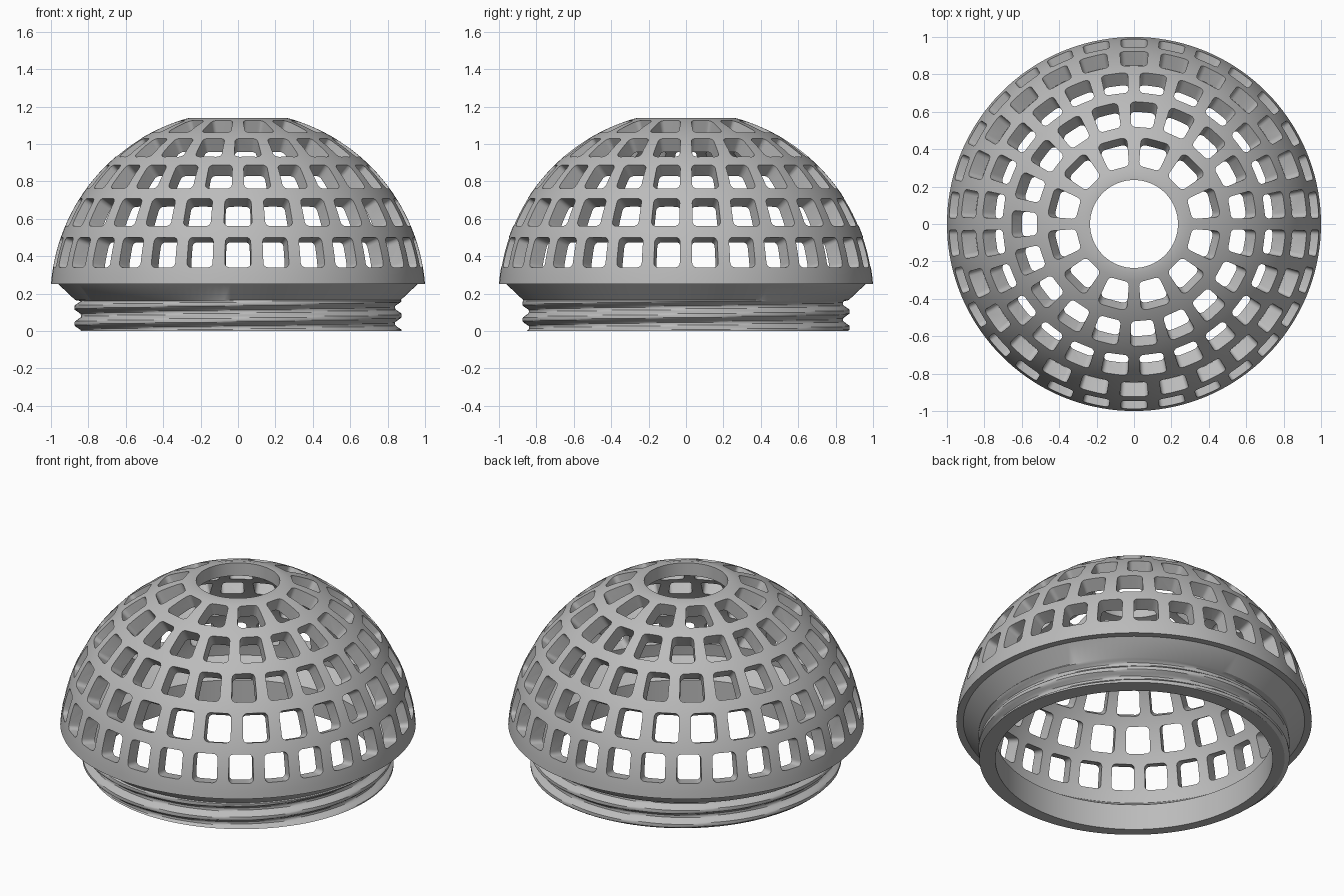
import bpy
import bmesh
from math import sin, cos, asin, acos, pi, radians, tau

cube = bpy.data.objects.get("Cube")
if cube:
    bpy.data.objects.remove(cube, do_unlink=True)

SEGMENTS = 144
CENTRE_Z = 0.171          # centre of the dome sphere
R_OUT, R_IN = 1.003, 0.92
NECK_TOP, PITCH = 0.16, 0.086

grey = bpy.data.materials.new("plain grey")
grey.use_nodes = True
colour = (0.5, 0.5, 0.5, 1)
grey.diffuse_color = colour
grey.node_tree.nodes["Principled BSDF"].inputs["Base Color"].default_value = colour


def make_object(name, bm):
    bmesh.ops.recalc_face_normals(bm, faces=bm.faces)
    mesh = bpy.data.meshes.new(name)
    bm.to_mesh(mesh)
    bm.free()
    mesh.materials.append(grey)
    obj = bpy.data.objects.new(name, mesh)
    bpy.context.collection.objects.link(obj)
    return obj


def arc(radius, start, end, steps):
    """Profile points (r, z) on the sphere between two elevations."""
    angles = [start + (end - start) * i / steps for i in range(steps + 1)]
    return [(radius * cos(a), CENTRE_Z + radius * sin(a)) for a in angles]


def thread_radius(angle, z):
    """Right-handed single-start thread with a flattened crest."""
    turn = (z - 0.082) / PITCH - angle / tau
    offset = abs(turn - round(turn))
    return 0.84 + 0.035 * min(1, max(0, (0.4 - offset) / 0.28))


# Closed wall profile; a radius of None marks the threaded neck
neck = [(None, NECK_TOP * i / 24) for i in range(25)]
lip = [(0.87, 0.165), (0.96, 0.25)]
outer = arc(R_OUT, asin((0.25 - CENTRE_Z) / R_OUT), acos(0.26 / R_OUT), 28)
top_bore = [(0.235, outer[-1][1])]
inner = arc(R_IN, acos(0.235 / R_IN), asin((0.25 - CENTRE_Z) / R_IN), 28)
bottom_bore = [(0.78, NECK_TOP), (0.78, 0)]
profile = neck + lip + outer + top_bore + inner + bottom_bore

# Revolve the profile into the shell
bm = bmesh.new()
columns = []
for s in range(SEGMENTS):
    a = tau * s / SEGMENTS
    column = []
    for r, z in profile:
        r = thread_radius(a, z) if r is None else r
        column.append(bm.verts.new((r * cos(a), r * sin(a), z)))
    columns.append(column)
count = len(profile)
for s in range(SEGMENTS):
    here, there = columns[s], columns[(s + 1) % SEGMENTS]
    for i in range(count):
        j = (i + 1) % count
        bm.faces.new((here[i], there[i], there[j], here[j]))
dome = make_object("vented_dome", bm)


def rounded_window(half_lon, half_lat, low_lat):
    """Outline of a rounded window in longitude and latitude offsets."""
    radius = 0.025
    points = []
    for quarter, (sx, sy) in enumerate(((1, 1), (-1, 1), (-1, -1), (1, -1))):
        for i in range(5):
            t = (quarter + i / 4) * pi / 2
            lat = low_lat + half_lat + sy * (half_lat - radius) + radius * sin(t)
            shrink = radius / cos(low_lat + half_lat)
            lon = sx * (half_lon - shrink) + shrink * cos(t)
            points.append((lon, lat))
    return points


def direction(lon, lat, radius):
    return (radius * cos(lat) * cos(lon), radius * cos(lat) * sin(lon),
            CENTRE_Z + radius * sin(lat))


# Radial cutters for five rings of windows, lowest ring first
bm = bmesh.new()
for ring, windows in enumerate((30, 26, 24, 19, 12)):
    low = radians(9.7 + 13.2 * ring)
    outline = rounded_window(0.34 * tau / windows, radians(4.75), low)
    for k in range(windows):
        mid = tau * (k + 0.5) / windows
        near = [bm.verts.new(direction(mid + o, la, 0.84)) for o, la in outline]
        far = [bm.verts.new(direction(mid + o, la, 1.08)) for o, la in outline]
        bm.faces.new(near[::-1])
        bm.faces.new(far)
        for i in range(len(outline)):
            j = (i + 1) % len(outline)
            bm.faces.new((near[i], near[j], far[j], far[i]))
cutter = make_object("window_cutter", bm)
cutter.hide_render = True

# Cut the windows and remove the helper
cut = dome.modifiers.new("windows", "BOOLEAN")
cut.operation = "DIFFERENCE"
cut.solver = "EXACT"
cut.object = cutter
bpy.ops.object.select_all(action="DESELECT")
dome.select_set(True)
bpy.context.view_layer.objects.active = dome
bpy.ops.object.modifier_apply(modifier=cut.name)
bpy.data.objects.remove(cutter, do_unlink=True)
bpy.ops.object.shade_smooth_by_angle(angle=radians(30))
